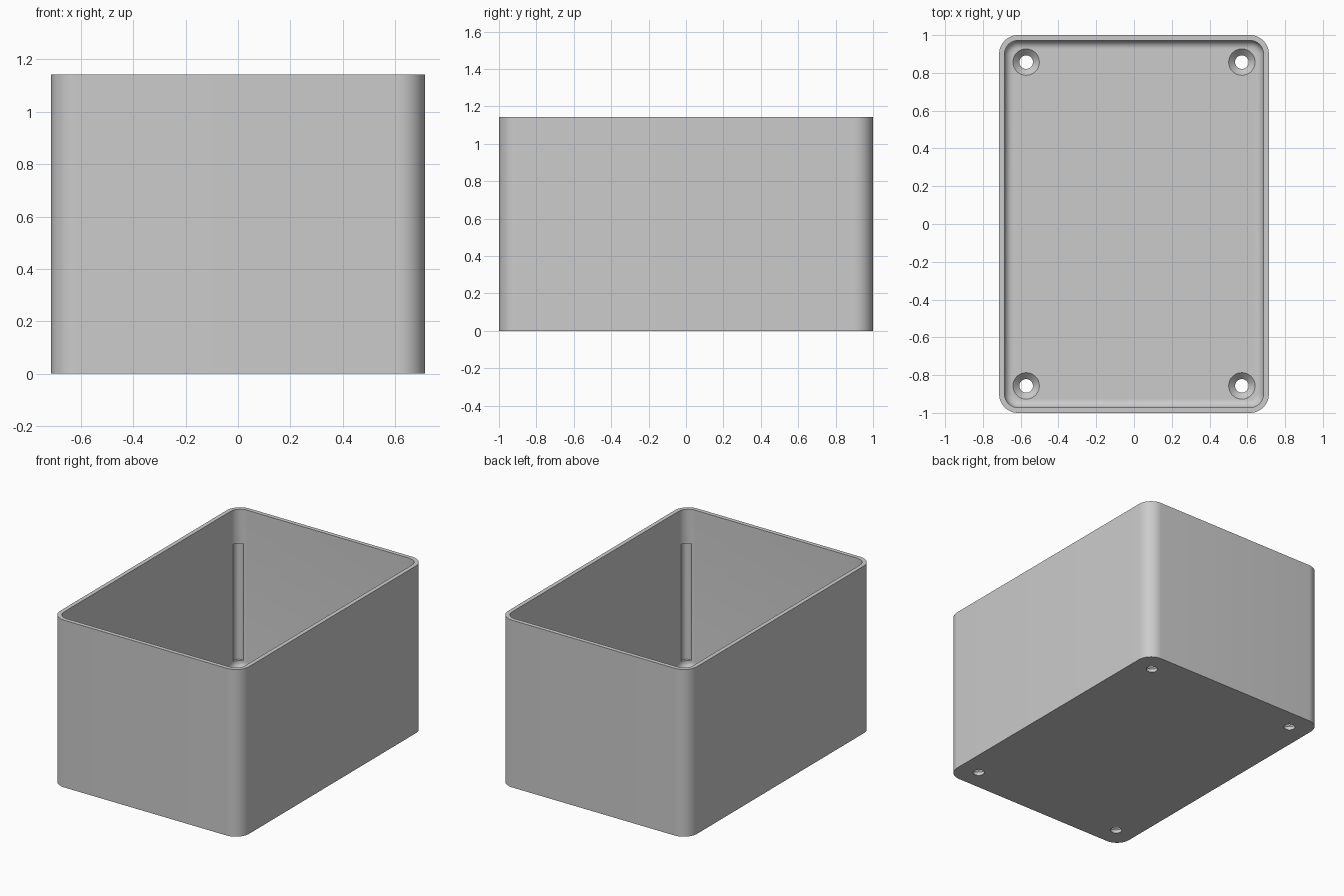
import bpy, bmesh, math

cube = bpy.data.objects.get("Cube")
if cube:
    bpy.data.objects.remove(cube)

HX, HY, H = 0.714, 1.0, 1.143      # half width, half depth, height
R, WALL, FLOOR, FILLET = 0.1, 0.0286, 0.057, 0.043
ARC = 12                           # segments per rounded corner


def rounded_ring(bm, inset, z):
    """Rounded rectangle of vertices, offset inwards by inset."""
    r = R - inset
    verts = []
    for q, (sx, sy) in enumerate([(1, 1), (-1, 1), (-1, -1), (1, -1)]):
        for i in range(ARC + 1):
            a = math.pi / 2 * (q + i / ARC)
            verts.append(bm.verts.new((sx * (HX - R) + r * math.cos(a),
                                       sy * (HY - R) + r * math.sin(a), z)))
    return verts


def loft(bm, rings):
    """Skin consecutive rings and cap both ends."""
    n = len(rings[0])
    for a, b in zip(rings, rings[1:]):
        for i in range(n):
            j = (i + 1) % n
            bm.faces.new((a[i], a[j], b[j], b[i]))
    bm.faces.new(rings[0][::-1])
    bm.faces.new(rings[-1])


def lathe(bm, x, y, profile, sides=32):
    """Closed turned solid from (radius, height) pairs."""
    loft(bm, [[bm.verts.new((x + r * math.cos(2 * math.pi * i / sides),
                             y + r * math.sin(2 * math.pi * i / sides), z))
               for i in range(sides)] for r, z in profile])


def make_object(name, bm):
    bmesh.ops.recalc_face_normals(bm, faces=bm.faces)
    mesh = bpy.data.meshes.new(name)
    bm.to_mesh(mesh)
    bm.free()
    obj = bpy.data.objects.new(name, mesh)
    bpy.context.collection.objects.link(obj)
    return obj


# Open box: outer wall, rim, inner wall, filleted floor
bm = bmesh.new()
section = [(0, 0), (0, H), (WALL, H)]
for k in range(9):
    a = math.pi / 2 * k / 8
    section.append((WALL + FILLET * (1 - math.cos(a)),
                    FLOOR + FILLET * (1 - math.sin(a))))
loft(bm, [rounded_ring(bm, inset, z) for inset, z in section])
box = make_object("box_shell", bm)

# Countersunk screw holes and shallow corner recesses
bm = bmesh.new()
for sx in (-1, 1):
    for sy in (-1, 1):
        lathe(bm, sx * 0.571, sy * 0.857,
              [(0.036, -0.1), (0.036, FLOOR - 0.034), (0.07, FLOOR), (0.07, 0.09)])
        lathe(bm, sx * 0.654, sy * 0.939, [(0.033, 0.11), (0.033, 0.91)])
cutter = make_object("hole_cutter", bm)
cutter.hide_render = True

mod = box.modifiers.new("holes", 'BOOLEAN')
mod.operation = 'DIFFERENCE'
mod.solver = 'EXACT'
mod.object = cutter
for o in bpy.context.selected_objects:
    o.select_set(False)
bpy.context.view_layer.objects.active = box
box.select_set(True)
bpy.ops.object.modifier_apply(modifier=mod.name)
bpy.data.objects.remove(cutter)

# Plain grey finish
grey = bpy.data.materials.new("plain_grey")
grey.use_nodes = True
colour = (0.6, 0.6, 0.6, 1)
grey.diffuse_color = colour
grey.node_tree.nodes["Principled BSDF"].inputs["Base Color"].default_value = colour
box.data.materials.clear()
box.data.materials.append(grey)
bpy.ops.object.shade_smooth_by_angle(angle=math.radians(30))
